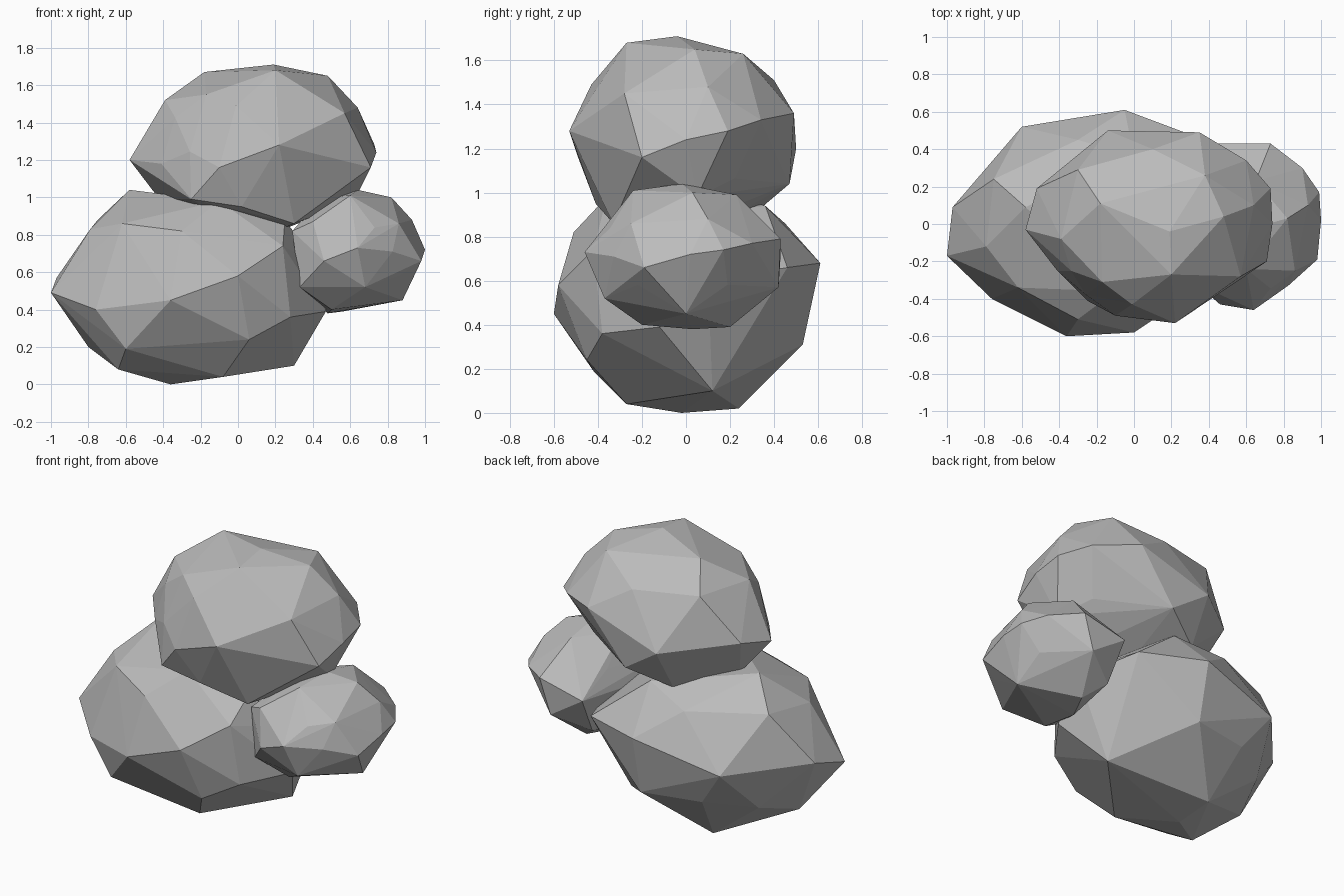
import bpy
import bmesh
from mathutils import Vector

default_cube = bpy.data.objects.get("Cube")
if default_cube:
    bpy.data.objects.remove(default_cube, do_unlink=True)


def make_material(name, color):
    material = bpy.data.materials.new(name)
    material.use_nodes = True
    material.diffuse_color = color
    material.node_tree.nodes["Principled BSDF"].inputs["Base Color"].default_value = color
    return material


def make_boulder(name, corners, material, core=0.87):
    """Wrap chipped corners (in hundredths) around a smaller faceted core."""
    points = [Vector(corner) / 100 for corner in corners]
    low = Vector([min(axis) for axis in zip(*points)])
    high = Vector([max(axis) for axis in zip(*points)])
    center, radius = (low + high) / 2, (high - low) / 2 * core

    bm = bmesh.new()
    bmesh.ops.create_icosphere(bm, subdivisions=2, radius=1)
    bmesh.ops.scale(bm, vec=radius, verts=bm.verts[:])
    bmesh.ops.translate(bm, vec=center, verts=bm.verts[:])
    bmesh.ops.delete(bm, geom=bm.edges[:], context="EDGES_FACES")
    for point in points:
        bm.verts.new(point)
    hull = bmesh.ops.convex_hull(bm, input=bm.verts[:])
    buried = {item for key in ("geom_interior", "geom_unused")
              for item in hull[key] if isinstance(item, bmesh.types.BMVert)}
    bmesh.ops.delete(bm, geom=list(buried), context="VERTS")
    bmesh.ops.recalc_face_normals(bm, faces=bm.faces[:])

    mesh = bpy.data.meshes.new(name)
    bm.to_mesh(mesh)
    bm.free()
    mesh.materials.append(material)
    boulder = bpy.data.objects.new(name, mesh)
    bpy.context.collection.objects.link(boulder)
    return boulder


stone = make_material("grey stone", (0.5, 0.5, 0.5, 1))

# Large boulder resting on the ground
make_boulder("large_boulder", [
    (-100, -17, 49), (-97, 9, 57), (-76, -40, 40), (-75, 24, 88), (-79, -12, 83),
    (-62, -34, 86), (-58, 9, 104), (-36, -60, 45), (0, -58, 58), (-30, -51, 82),
    (24, -42, 74), (-10, -36, 98), (25, -26, 87), (-60, -42, 19), (6, -45, 24),
    (28, -38, 36), (-64, -24, 8), (-36, -2, 0), (-8, -27, 4), (-36, 24, 2),
    (-80, 0, 20), (30, 12, 10), (47, -12, 39), (-60, 52, 55), (-5, 61, 68),
    (-5, 53, 31), (35, 46, 66), (-30, 45, 86), (0, 36, 94), (50, 10, 60)], stone)

# Upper boulder balanced on the large one
make_boulder("upper_boulder", [
    (22, -53, 128), (-10, -49, 116), (-1, -43, 149), (-17, -31, 155), (20, -27, 168),
    (19, -4, 171), (-18, 11, 167), (48, 4, 165), (64, 10, 148), (57, -28, 145),
    (74, 0, 124), (73, 19, 128), (71, -20, 116), (60, 34, 133), (35, 49, 136),
    (-14, 50, 120), (10, 40, 151), (38, 26, 163), (-30, 29, 153), (-58, -3, 120),
    (-52, 19, 125), (-39, -8, 152), (-41, -25, 118), (-25, -41, 99), (2, -41, 95),
    (30, -33, 86), (62, 5, 98), (10, 47, 104), (-15, 34, 93), (-42, 6, 99),
    (12, 0, 78)], stone)

# Small boulder leaning against the side
make_boulder("small_boulder", [
    (100, 2, 72), (99, 17, 74), (98, -19, 66), (86, -25, 86), (64, -46, 73),
    (46, -43, 66), (64, -2, 104), (82, 3, 100), (93, 10, 88), (88, 0, 45),
    (68, -37, 52), (50, -20, 40), (48, 3, 38), (33, -30, 52), (29, -28, 82),
    (40, -35, 87), (45, 0, 100), (60, -24, 101), (65, 23, 99), (90, 30, 77),
    (73, 43, 79), (43, 43, 72), (66, 42, 57), (56, 20, 39), (45, 30, 48)], stone)
